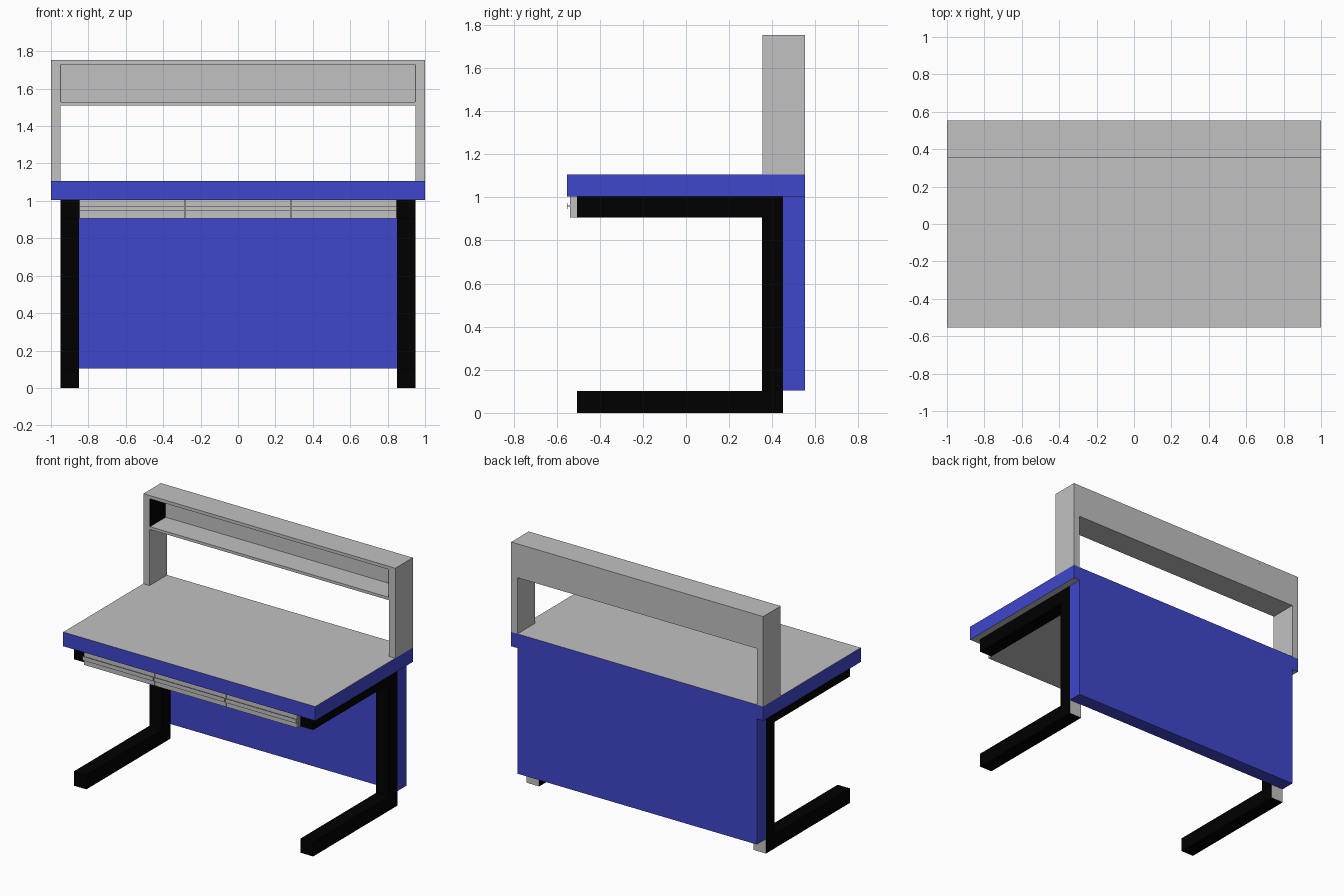
import bpy, bmesh

if "Cube" in bpy.data.objects:
    bpy.data.objects.remove(bpy.data.objects["Cube"])


def material(name, rgb):
    m = bpy.data.materials.new(name)
    m.diffuse_color = (*rgb, 1)
    m.use_nodes = True
    m.node_tree.nodes["Principled BSDF"].inputs["Base Color"].default_value = m.diffuse_color
    return m


GRAY = material("light gray", (0.535, 0.535, 0.535))
BLUE = material("blue", (0.0497, 0.0624, 0.604))
BLACK = material("black", (0.0, 0.0, 0.0))


def extrude(name, profile, x0, x1, mats, rule=None):
    """Extrude a (y, z) profile along x; rule(normal) picks the material slot."""
    bm = bmesh.new()
    face = bm.faces.new([bm.verts.new((x0, y, z)) for y, z in profile])
    geom = bmesh.ops.extrude_face_region(bm, geom=[face])["geom"]
    bmesh.ops.translate(bm, vec=(x1 - x0, 0, 0),
                        verts=[v for v in geom if isinstance(v, bmesh.types.BMVert)])
    bmesh.ops.recalc_face_normals(bm, faces=bm.faces)
    bm.normal_update()
    if rule:
        for f in bm.faces:
            f.material_index = rule(f.normal)
    mesh = bpy.data.meshes.new(name)
    bm.to_mesh(mesh)
    bm.free()
    for m in mats:
        mesh.materials.append(m)
    ob = bpy.data.objects.new(name, mesh)
    bpy.context.collection.objects.link(ob)
    return ob


def box(name, x, y, z, mats, rule=None):
    prof = [(y[0], z[0]), (y[1], z[0]), (y[1], z[1]), (y[0], z[1])]
    return extrude(name, prof, x[0], x[1], mats, rule)


D = 0.553            # half depth
TOP0, TOP1 = 1.005, 1.107
H = 1.753

# Worktop: blue rim, gray faces above and below
box("worktop", (-1, 1), (-D, D), (TOP0, TOP1), [BLUE, GRAY],
    lambda n: int(abs(n.z) > 0.5))

# Modesty panel at the back
box("back_panel", (-0.95, 0.95), (0.45, D), (0.104, TOP0), [BLUE])

# C-shaped legs, with gray rear faces
c_profile = [(-0.505, 0), (0.45, 0), (0.45, TOP0), (-0.505, TOP0),
             (-0.505, 0.907), (0.352, 0.907), (0.352, 0.102), (-0.505, 0.102)]
for side, x0 in (("left", -0.95), ("right", 0.85)):
    extrude(side + "_leg", c_profile, x0, x0 + 0.1, [BLACK, GRAY],
            lambda n: int(n.y > 0.5))

# Drawer case, fronts and T-shaped pulls
box("drawer_case", (-0.85, 0.85), (-0.525, 0.45), (0.907, TOP0), [GRAY])
w = 1.7 / 3
for i in range(3):
    x = (-0.85 + i * w + 0.003, -0.85 + (i + 1) * w - 0.003)
    box(f"drawer_front_{i + 1}", x, (-0.538, -0.525), (0.907, TOP0), [GRAY])
    box(f"pull_stem_{i + 1}", x, (-0.549, -0.538), (0.957, 0.963), [GRAY])
    box(f"pull_plate_{i + 1}", x, (-0.553, -0.549), (0.945, 0.974), [GRAY])

# Overhead shelf: uprights, top, bottom, back and black inner ends
Y0 = 0.355
for side, s in (("left", -1), ("right", 1)):
    box(side + "_upright", (s * 0.95, s), (Y0, D), (TOP1, H), [GRAY])
    box(side + "_shelf_end", (s * 0.947, s * 0.95), (Y0 + 0.001, D - 0.02),
        (1.53, 1.73), [BLACK])
box("shelf_top", (-0.95, 0.95), (Y0, D), (1.73, H), [GRAY])
box("shelf_bottom", (-0.95, 0.95), (Y0, D), (1.51, 1.53), [GRAY])
box("shelf_back", (-0.95, 0.95), (D - 0.02, D), (1.53, 1.73), [GRAY])
